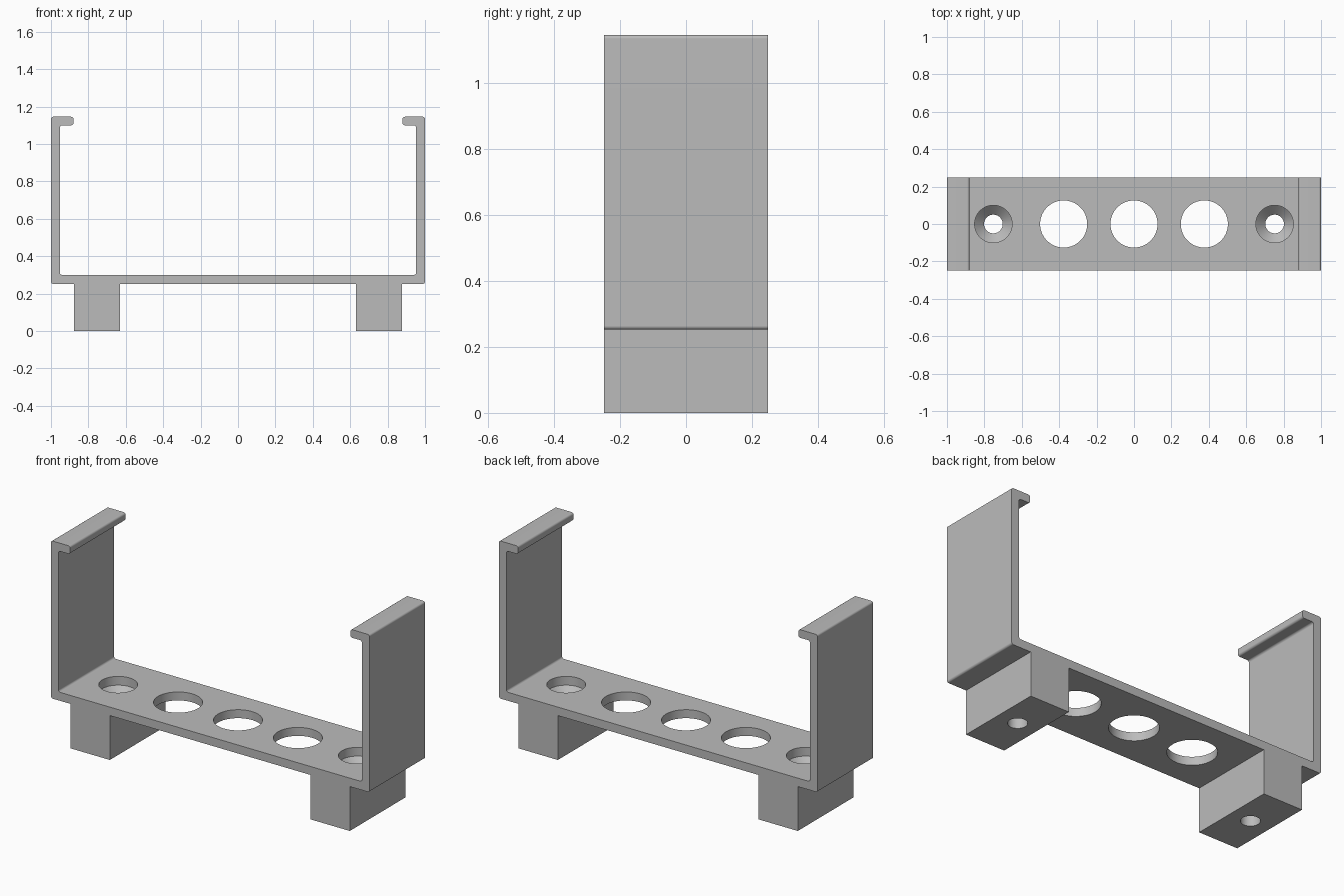
import bpy
import bmesh
import math

if "Cube" in bpy.data.objects:
    bpy.data.objects.remove(bpy.data.objects["Cube"], do_unlink=True)

HALF_DEPTH = 0.249
FLOOR_BOTTOM, FLOOR_TOP = 0.252, 0.30
LIP_BOTTOM, TOP = 1.10, 1.146
WALL = 0.952
LIP_TIP = 0.88
FOOT_IN, FOOT_OUT = 0.63, 0.876
SCREW_X = 0.752

grey = bpy.data.materials.new("plain grey")
grey.use_nodes = True
colour = (0.5, 0.5, 0.5, 1)
grey.diffuse_color = colour
grey.node_tree.nodes["Principled BSDF"].inputs["Base Color"].default_value = colour


def add_object(name, bm):
    bmesh.ops.recalc_face_normals(bm, faces=bm.faces[:])
    mesh = bpy.data.meshes.new(name)
    bm.to_mesh(mesh)
    bm.free()
    mesh.materials.append(grey)
    obj = bpy.data.objects.new(name, mesh)
    bpy.context.collection.objects.link(obj)
    return obj


def lathe(name, x, profile, sides=64):
    """Closed solid of revolution about a vertical axis at x."""
    bm = bmesh.new()
    rings = []
    for r, z in profile:
        turns = [2 * math.pi * i / sides for i in range(sides)]
        rings.append([bm.verts.new((x + r * math.cos(a), r * math.sin(a), z))
                      for a in turns])
    for low, high in zip(rings, rings[1:]):
        for i in range(sides):
            j = (i + 1) % sides
            bm.faces.new((low[i], low[j], high[j], high[i]))
    bm.faces.new(rings[0])
    bm.faces.new(rings[-1])
    return add_object(name, bm)


# Bracket body: half outline of floor, foot, wall and lip, mirrored and extruded
half = [(FOOT_IN, FLOOR_BOTTOM), (FOOT_IN, 0), (FOOT_OUT, 0),
        (FOOT_OUT, FLOOR_BOTTOM), (1, FLOOR_BOTTOM), (1, TOP),
        (LIP_TIP, TOP), (LIP_TIP, LIP_BOTTOM), (WALL, LIP_BOTTOM),
        (WALL, FLOOR_TOP)]
outline = half + [(-x, z) for x, z in reversed(half)]
bm = bmesh.new()
face = bm.faces.new([bm.verts.new((x, -HALF_DEPTH, z)) for x, z in outline])
extruded = bmesh.ops.extrude_face_region(bm, geom=[face])["geom"]
moved = [v for v in extruded if isinstance(v, bmesh.types.BMVert)]
bmesh.ops.translate(bm, verts=moved, vec=(0, 2 * HALF_DEPTH, 0))
if not face.is_valid or len(bm.faces) < len(outline) + 2:
    bm.faces.new([v for v in bm.verts if v.co.y < 0])

# Small rounds on the wall and lip corners, feet stay sharp
round_edges = []
for e in bm.edges:
    a, b = e.verts
    along_depth = abs(a.co.y - b.co.y) > HALF_DEPTH
    if along_depth and abs(a.co.x) > FOOT_OUT + 0.001:
        round_edges.append(e)
bmesh.ops.bevel(bm, geom=round_edges, offset=0.012, segments=4,
                profile=0.5, affect='EDGES')
bracket = add_object("bracket", bm)

# Cutters: three round floor openings and two countersunk screw holes
cutters = [lathe("floor_opening", x, [(0.126, 0.2), (0.126, 0.4)])
           for x in (-0.376, 0, 0.376)]
screw = [(0.05, -0.1), (0.05, 0.20), (0.10, 0.25), (0.10, 0.4)]
cutters += [lathe("screw_hole", s * SCREW_X, screw) for s in (-1, 1)]

bpy.ops.object.select_all(action='DESELECT')
bracket.select_set(True)
bpy.context.view_layer.objects.active = bracket
for cutter in cutters:
    cutter.hide_render = True
    mod = bracket.modifiers.new("hole", 'BOOLEAN')
    mod.operation = 'DIFFERENCE'
    mod.solver = 'EXACT'
    mod.object = cutter
    bpy.ops.object.modifier_apply(modifier=mod.name)
    bpy.data.objects.remove(cutter, do_unlink=True)

# Smooth rounds and bores while flats stay flat
bpy.ops.object.shade_smooth_by_angle(angle=math.radians(30))
weighted = bracket.modifiers.new("flat_faces", 'WEIGHTED_NORMAL')
weighted.keep_sharp = True
